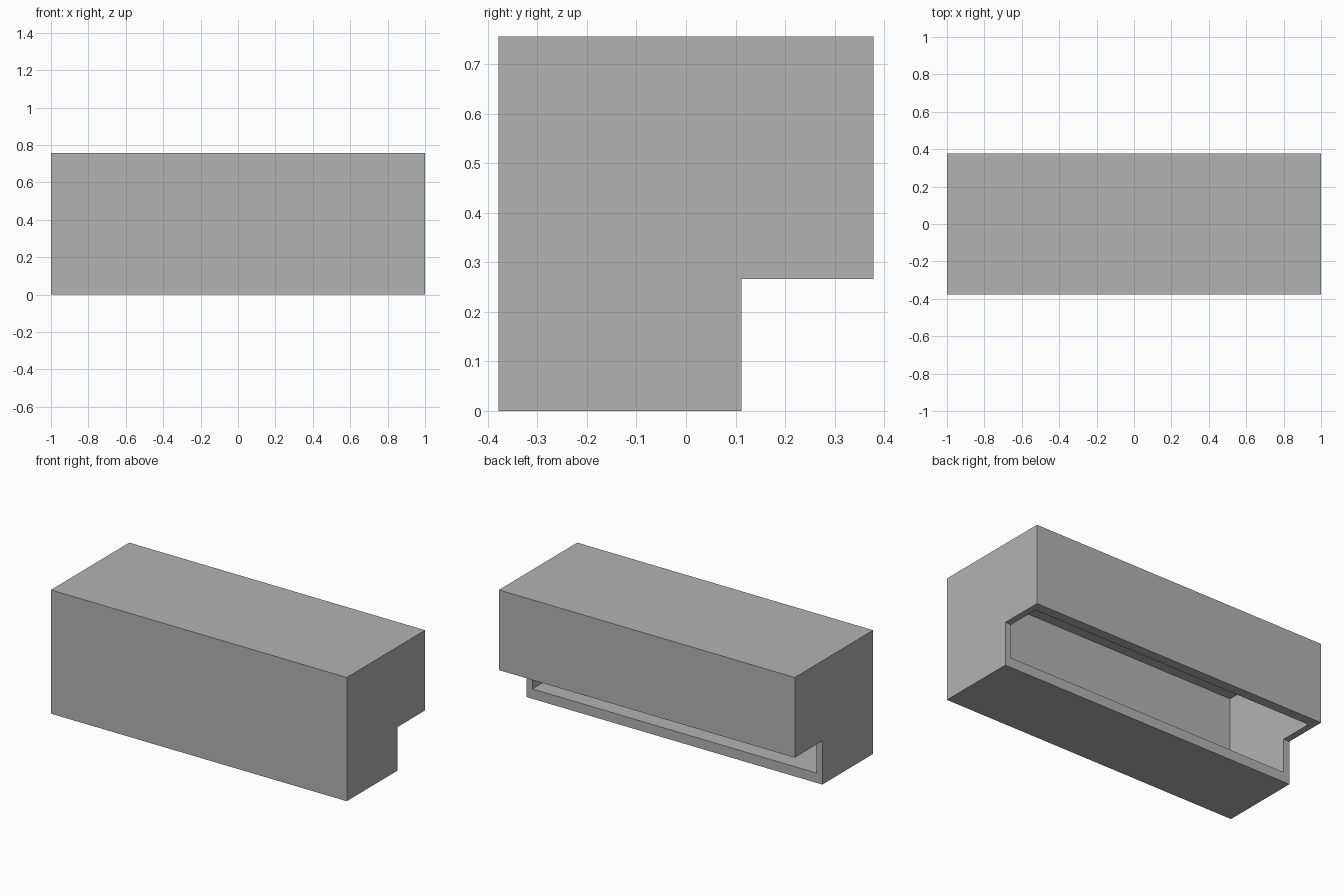
import bpy
import bmesh

if "Cube" in bpy.data.objects:
    bpy.data.objects.remove(bpy.data.objects["Cube"], do_unlink=True)

# Single grey finish
GREY = (0.45, 0.45, 0.45, 1.0)
grey = bpy.data.materials.new("plain grey")
grey.use_nodes = True
grey.diffuse_color = GREY
grey.node_tree.nodes["Principled BSDF"].inputs["Base Color"].default_value = GREY

# Overall size, underside step and wall thicknesses
HALF_X, HALF_Y, HEIGHT = 1.0, 0.378, 0.756
STEP_Y, STEP_Z = 0.112, 0.266
WALL, RIM = 0.04, 0.06


def extrude_profile(name, profile, half_width):
    """Extrude a (y, z) outline along x, centred on x = 0."""
    bm = bmesh.new()
    face = bm.faces.new([bm.verts.new((-half_width, y, z)) for y, z in profile])
    result = bmesh.ops.extrude_face_region(bm, geom=[face])
    moved = [v for v in result["geom"] if isinstance(v, bmesh.types.BMVert)]
    bmesh.ops.translate(bm, verts=moved, vec=(2 * half_width, 0, 0))
    bmesh.ops.recalc_face_normals(bm, faces=bm.faces)
    mesh = bpy.data.meshes.new(name)
    bm.to_mesh(mesh)
    bm.free()
    mesh.materials.append(grey)
    obj = bpy.data.objects.new(name, mesh)
    bpy.context.collection.objects.link(obj)
    return obj


def rectangle(y0, y1, z0, z1):
    return [(y0, z0), (y1, z0), (y1, z1), (y0, z1)]


# Stepped outer body
housing = extrude_profile("stepped_housing", [
    (-HALF_Y, 0), (STEP_Y, 0), (STEP_Y, STEP_Z),
    (HALF_Y, STEP_Z), (HALF_Y, HEIGHT), (-HALF_Y, HEIGHT)], HALF_X)

# Hollow interior, open through both faces of the step
cavity = extrude_profile("cavity_cutter", rectangle(
    -HALF_Y + WALL, HALF_Y - RIM, RIM, HEIGHT - WALL), HALF_X - WALL)
cavity.hide_render = True
cavity.hide_viewport = True

cut = housing.modifiers.new("hollow", "BOOLEAN")
cut.operation = "DIFFERENCE"
cut.solver = "EXACT"
cut.object = cavity
